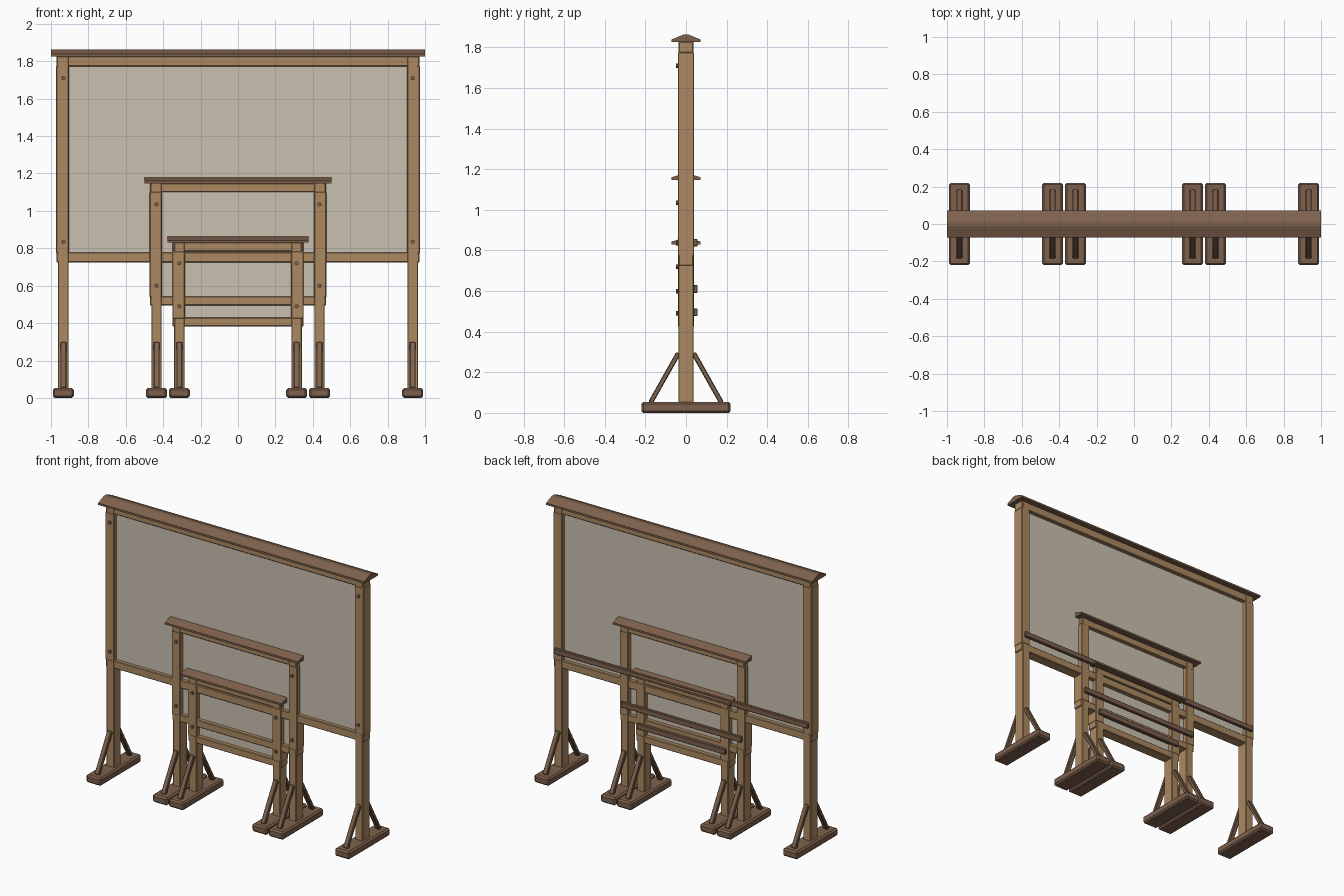
import bpy, math

if "Cube" in bpy.data.objects:
    bpy.data.objects.remove(bpy.data.objects["Cube"])


def material(name, rgb):
    m = bpy.data.materials.new(name)
    m.diffuse_color = (*rgb, 1)
    m.use_nodes = True
    m.node_tree.nodes["Principled BSDF"].inputs["Base Color"].default_value = m.diffuse_color
    return m


TAN = material("light wood", (0.41, 0.25, 0.12))
BROWN = material("brown wood", (0.21, 0.12, 0.075))
PANEL = material("panel grey", (0.60, 0.53, 0.44))


def finish(obj, mat, bevel):
    obj.data.materials.append(mat)
    if bevel:
        b = obj.modifiers.new("bevel", 'BEVEL')
        b.width = bevel
        b.segments = 1


def box(name, x, y, z, mat, bevel=0.004):
    """Box from (low, high) pairs on each axis."""
    verts = [(a, b, c) for a in x for b in y for c in z]
    faces = [(0, 1, 3, 2), (4, 6, 7, 5), (0, 4, 5, 1),
             (2, 3, 7, 6), (0, 2, 6, 4), (1, 5, 7, 3)]
    me = bpy.data.meshes.new(name)
    me.from_pydata(verts, [], faces)
    obj = bpy.data.objects.new(name, me)
    bpy.context.collection.objects.link(obj)
    finish(obj, mat, bevel)
    return obj


def cap(name, half, z0, z1):
    """Long cap with a ridged roof profile."""
    prof = [(-0.072, z0), (0.072, z0), (0.072, z0 + 0.013),
            (0.012, z1), (-0.012, z1), (-0.072, z0 + 0.013)]
    n = len(prof)
    verts = [(x, y, z) for x in (-half, half) for y, z in prof]
    faces = [tuple(reversed(range(n))), tuple(range(n, 2 * n))]
    faces += [(i, (i + 1) % n, n + (i + 1) % n, n + i) for i in range(n)]
    me = bpy.data.meshes.new(name)
    me.from_pydata(verts, [], faces)
    obj = bpy.data.objects.new(name, me)
    bpy.context.collection.objects.link(obj)
    finish(obj, BROWN, 0)


def brace(name, x, side):
    """Diagonal strut from the foot up to the post."""
    y0, z0, y1, z1 = 0.175, 0.05, 0.037, 0.295
    length = math.hypot(y1 - y0, z1 - z0)
    obj = box(name, (-0.016, 0.016), (-0.012, 0.012),
              (-length / 2, length / 2), BROWN)
    obj.location = (x, side * (y0 + y1) / 2, (z0 + z1) / 2)
    obj.rotation_euler[0] = side * math.atan2(y0 - y1, z1 - z0)


def peg(name, x, z):
    bpy.ops.mesh.primitive_cylinder_add(
        vertices=10, radius=0.011, depth=0.02,
        location=(x, -0.039, z), rotation=(math.pi / 2, 0, 0))
    obj = bpy.context.object
    obj.name = name
    finish(obj, BROWN, 0)


def board(tag, inner, outer, top, bottom, cap_half, cap_z, pegs, tray, thick):
    """Free-standing framed board; top and bottom are the rail heights."""
    mid = (inner + outer) / 2
    for s, side in ((-1, "left"), (1, "right")):
        def span(a, b):
            return tuple(sorted((s * a, s * b)))
        label = f"{tag}_{side}"
        # upright post with a thicker stile beside the panel
        box(label + "_post", span(inner, outer), (-0.038, 0.038),
            (0.03, cap_z[0] + 0.003), TAN)
        box(label + "_stile", span(inner - 0.001, outer + 0.009),
            (-0.04, 0.04), (bottom[1] - 0.006, top[0] + 0.002), TAN)
        # foot and its two struts
        box(label + "_foot", span(mid - 0.056, mid + 0.056),
            (-0.22, 0.22), (0, 0.053), BROWN, 0.01)
        brace(label + "_front_brace", s * mid, -1)
        brace(label + "_back_brace", s * mid, 1)
        for i, z in enumerate(pegs):
            peg(f"{label}_peg_{i + 1}", s * mid, z)
    # rails run through the posts
    for label, z in (("top_rail", top), ("bottom_rail", bottom)):
        box(f"{tag}_{label}", (-outer - 0.007, outer + 0.007),
            (-0.036, 0.036), z, TAN)
    box(tag + "_panel", (-inner, inner), (-thick, thick),
        (bottom[1] - 0.005, top[0] + 0.005), PANEL, 0)
    cap(tag + "_cap", cap_half, *cap_z)
    # batten across the back
    box(tag + "_back_batten", (-outer + 0.01, outer - 0.01), (0.034, 0.057),
        (tray - 0.019, tray + 0.019), BROWN)


board("large", 0.905, 0.963, (1.773, 1.828), (0.725, 0.778),
      1.0, (1.825, 1.863), (1.71, 0.835), 0.838, 0.010)
board("medium", 0.408, 0.463, (1.10, 1.148), (0.495, 0.543),
      0.50, (1.147, 1.178), (1.035, 0.60), 0.61, 0.009)
board("small", 0.285, 0.342, (0.783, 0.832), (0.382, 0.43),
      0.377, (0.83, 0.862), (0.72, 0.49), 0.495, 0.008)
